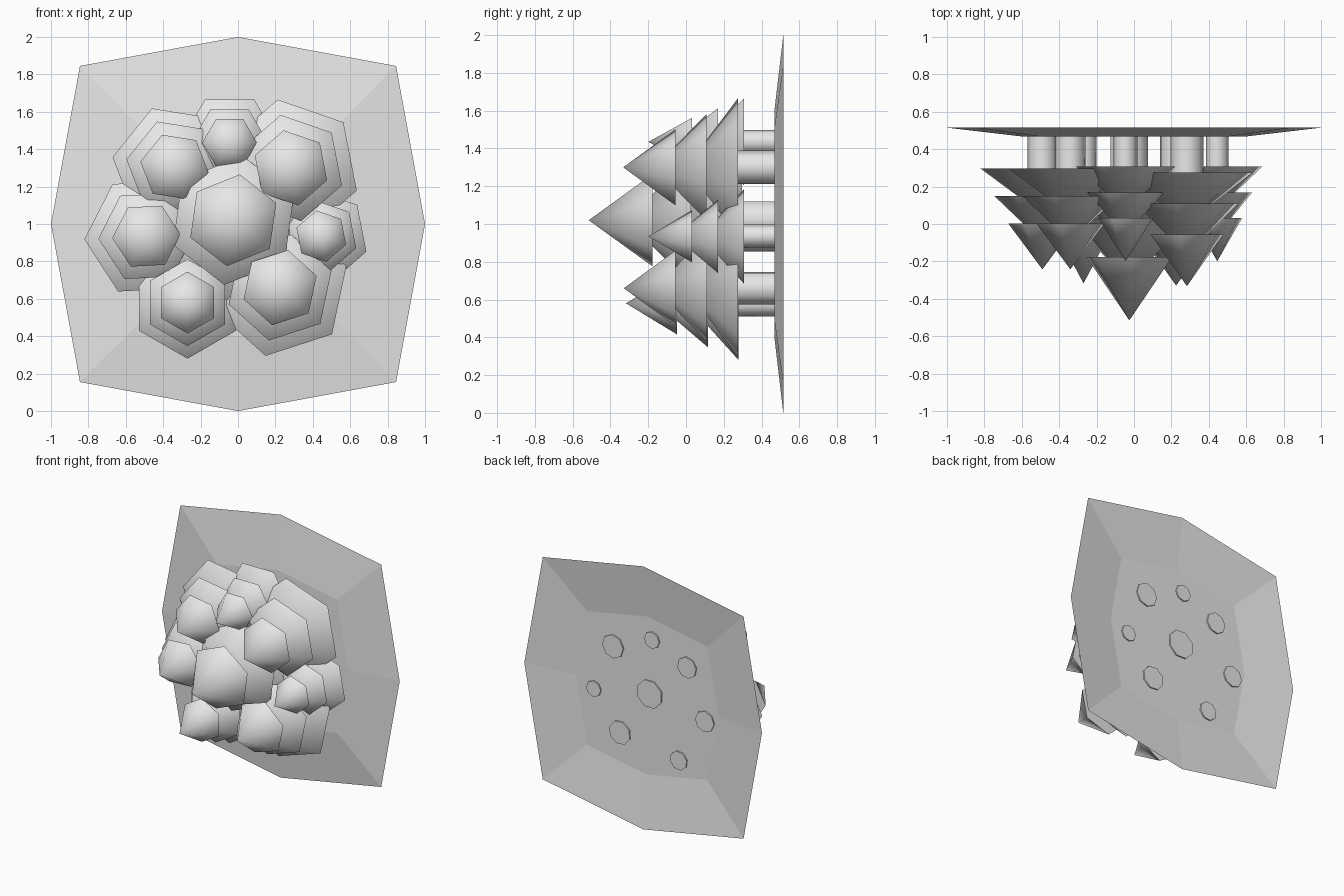
import bpy
import bmesh
from math import radians
from mathutils import Matrix

cube = bpy.data.objects.get("Cube")
if cube:
    bpy.data.objects.remove(cube, do_unlink=True)

GREY = (0.8, 0.8, 0.8, 1.0)
grey = bpy.data.materials.new("plain_grey")
grey.use_nodes = True
grey.diffuse_color = GREY
grey.node_tree.nodes["Principled BSDF"].inputs["Base Color"].default_value = GREY

GROUND_Y, RIM_Y = 0.468, 0.515


def finish(name, bm, smooth):
    """Turn a bmesh into a named, shaded object."""
    mesh = bpy.data.meshes.new(name)
    bm.to_mesh(mesh)
    bm.free()
    mesh.materials.append(grey)
    obj = bpy.data.objects.new(name, mesh)
    bpy.context.collection.objects.link(obj)
    if smooth:
        bpy.ops.object.select_all(action="DESELECT")
        obj.select_set(True)
        bpy.context.view_layer.objects.active = obj
        bpy.ops.object.shade_smooth_by_angle(angle=radians(75))
    return obj


def add_cone(bm, x, z, y_base, y_tip, r_base, r_tip, sides, phase):
    """Cone or cylinder whose axis points to the front (-y)."""
    turn = Matrix.Rotation(radians(90), 4, "X") @ Matrix.Rotation(radians(phase - 90), 4, "Z")
    place = Matrix.Translation((x, (y_base + y_tip) / 2, z)) @ turn
    bmesh.ops.create_cone(bm, cap_ends=True, segments=sides, radius1=r_base,
                          radius2=r_tip, depth=y_base - y_tip, matrix=place)


def add_tree(name, x, z, radius, tier, phase):
    """Trunk plus three stacked six-sided cones, widest next to the ground."""
    trunk = bmesh.new()
    lowest = GROUND_Y - 0.7 * tier
    add_cone(trunk, x, z, GROUND_Y + 0.01, lowest - 0.02,
             radius * 0.24, radius * 0.24, 8, phase)
    finish(name + "_trunk", trunk, True)
    leaves = bmesh.new()
    for i, scale in enumerate((1.0, 0.775, 0.55)):
        base = lowest - 0.6 * tier * i
        add_cone(leaves, x, z, base, base - tier, radius * scale, 0, 6, phase)
    finish(name + "_foliage", leaves, True)


# Ground sheet: flat middle and a rim bent backwards
bm = bmesh.new()
outline = [(1, 0), (0.845, 0.845), (0, 1), (-0.845, 0.845),
           (-1, 0), (-0.845, -0.845), (0, -1), (0.845, -0.845)]
outer = [bm.verts.new((x, RIM_Y, 1 + z)) for x, z in outline]
inner = [bm.verts.new((x * 0.6, GROUND_Y, 1 + z * 0.6)) for x, z in outline]
bm.faces.new(inner)
for i in range(8):
    j = (i + 1) % 8
    bm.faces.new((inner[i], outer[i], outer[j], inner[j]))
bmesh.ops.recalc_face_normals(bm, faces=bm.faces)
finish("ground_sheet", bm, False)

# Trees: name, x, z, widest radius, cone height, turn in degrees
for tree in (
    ("middle_tree", -0.025, 1.02, 0.45, 0.339, 22),
    ("top_tree", -0.045, 1.435, 0.265, 0.23, 0),
    ("upper_right_tree", -0.34, 1.305, 0.335, 0.245, -9),
    ("upper_left_tree", 0.283, 1.3, 0.372, 0.276, 41),
    ("left_tree", 0.445, 0.935, 0.255, 0.23, 41),
    ("right_tree", -0.49, 0.935, 0.332, 0.245, 3),
    ("lower_left_tree", 0.225, 0.66, 0.373, 0.275, 18),
    ("lower_right_tree", -0.27, 0.58, 0.3, 0.271, 30),
):
    add_tree(*tree)
